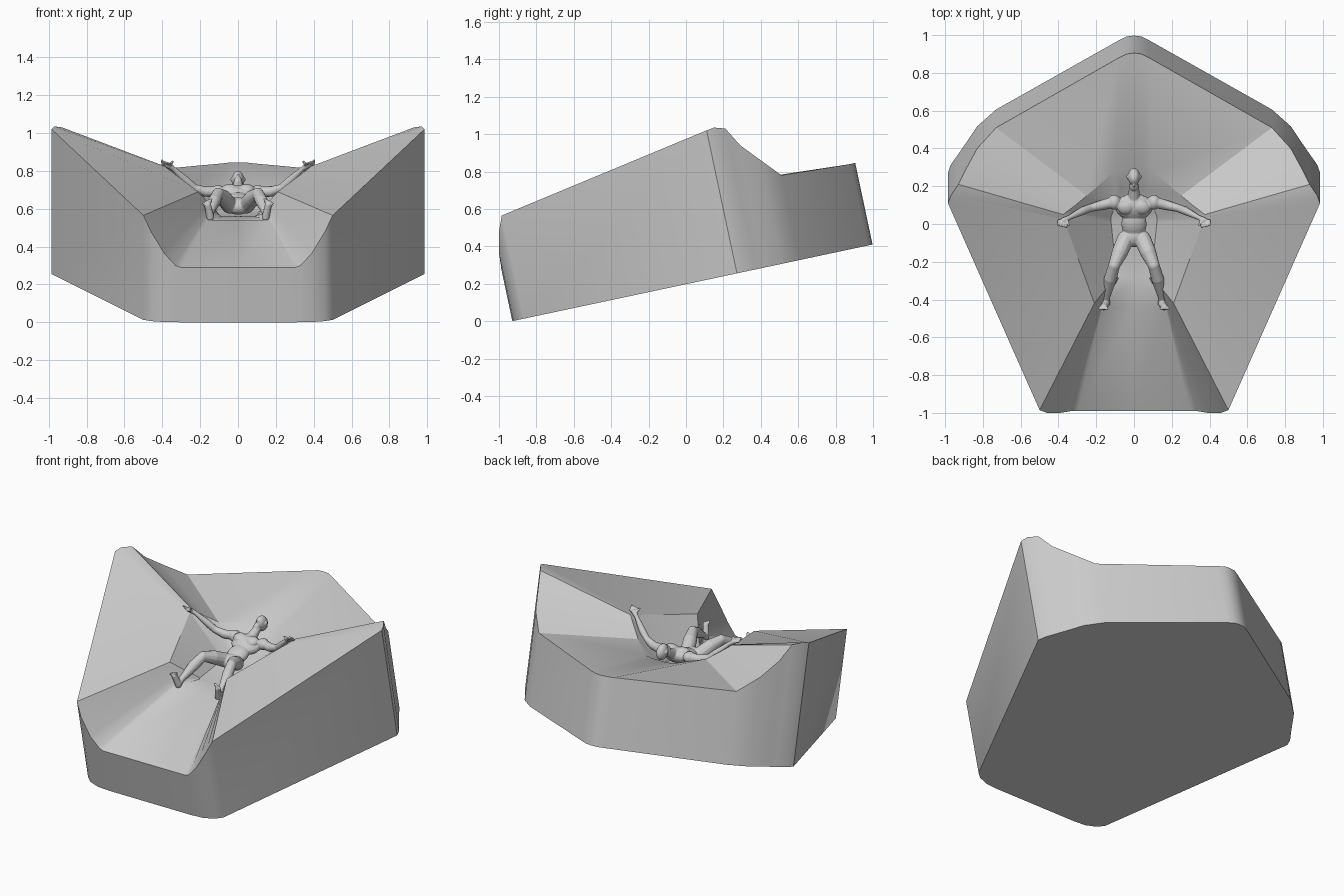
import bpy, bmesh, math
from mathutils import Vector, Matrix

cube = bpy.data.objects.get("Cube")
if cube:
    bpy.data.objects.remove(cube, do_unlink=True)

grey = bpy.data.materials.new("plain grey")
grey.use_nodes = True
GREY = (0.6, 0.6, 0.6, 1)
grey.diffuse_color = GREY
grey.node_tree.nodes["Principled BSDF"].inputs["Base Color"].default_value = GREY


def make_object(name, bm):
    mesh = bpy.data.meshes.new(name)
    bm.to_mesh(mesh)
    bm.free()
    obj = bpy.data.objects.new(name, mesh)
    bpy.context.collection.objects.link(obj)
    mesh.materials.append(grey)
    return obj


def flip(p):
    return Vector((-p[0], p[1], p[2]))


# Outer rim and inner lip of the shell, front centre to back centre on the left side
half = [
    ((0, -.99, .29), (0, -.44, .54)),
    ((.3, -.99, .29), (.165, -.44, .54)),
    ((.33, -.99, .3), (.175, -.44, .55)),
    ((.39, -1, .365), (.185, -.44, .59)),
    ((.46, -1, .48), (.2, -.43, .64)),
    ((.5, -.985, .565), (.21, -.42, .69)),
    ((.985, .11, 1.02), (.37, .02, .81)),
    ((.97, .15, 1.035), (.375, .03, .815)),
    ((.93, .21, 1.03), (.375, .05, .82)),
    ((.89, .29, .94), (.35, .07, .8)),
    ((.83, .4, .86), (.31, .1, .77)),
    ((.73, .51, .78), (.25, .15, .73)),
    ((.08, .88, .84), (.1, .28, .71)),
    ((.04, .9, .845), (.05, .29, .71)),
    ((0, .905, .845), (0, .29, .71)),
]

# The walls stand square to a base plane that tilts up towards the back
tilt = math.radians(12)
up = Vector((0, -math.sin(tilt), math.cos(tilt)))
base_point = Vector((0, -.93, 0))


def on_base(p):
    p = Vector(p)
    return p - up * (p - base_point).dot(up)


def on_seat(p):
    return Vector((.2 * math.sqrt(p[0]), p[1] * .65, .56 + .25 * max(0, p[1])))


def full_ring(points):
    points = [Vector(p) for p in points]
    return points + [flip(p) for p in points[-2:0:-1]]


# Shell: base, walls, sloping top panels, cavity and seat
bm = bmesh.new()
rims = [r for r, _ in half]
lips = [i for _, i in half]
rings = [full_ring(ps) for ps in
         ([on_base(p) for p in rims], rims, lips, [on_seat(p) for p in lips])]
rings = [[bm.verts.new(p) for p in ring] for ring in rings]
count = len(rings[0])
for lower, upper in zip(rings, rings[1:]):
    for i in range(count):
        j = (i + 1) % count
        bm.faces.new((lower[i], lower[j], upper[j], upper[i]))
bm.faces.new(rings[0][::-1])
bm.faces.new(rings[-1])
bmesh.ops.triangulate(bm, faces=[f for f in bm.faces if len(f.verts) > 4])
bmesh.ops.recalc_face_normals(bm, faces=bm.faces)
shell = make_object("shell", bm)
bpy.context.view_layer.objects.active = shell
shell.select_set(True)
bpy.ops.object.shade_smooth_by_angle(angle=math.radians(32))

# Reclining figure, gathered as overlapping volumes and fused
fig = bmesh.new()


def ball(center, size, pitch=0):
    m = (Matrix.Translation(center) @ Matrix.Rotation(math.radians(pitch), 4, 'X')
         @ Matrix.Diagonal((*size, 1)))
    bmesh.ops.create_uvsphere(fig, u_segments=16, v_segments=10, radius=1, matrix=m)


def limb(*joints):
    for (a, ra), (b, rb) in zip(joints, joints[1:]):
        a, b = Vector(a), Vector(b)
        axis = b - a
        m = (Matrix.Translation((a + b) / 2)
             @ axis.to_track_quat('Z', 'Y').to_matrix().to_4x4())
        bmesh.ops.create_cone(fig, cap_ends=True, segments=12, radius1=ra,
                              radius2=rb, depth=axis.length, matrix=m)
    for p, r in joints:
        ball(p, (r, r, r))


# Torso and head
ball((0, -.07, .615), (.07, .055, .045), 20)
ball((0, 0, .64), (.068, .08, .042), 20)
ball((0, .09, .67), (.1, .075, .05), 20)
limb(((0, .13, .69), .034), ((0, .2, .73), .026))
ball((0, .25, .75), (.033, .045, .052), 30)
ball((0, .2, .745), (.022, .026, .026))
ball((0, .205, .775), (.007, .012, .012))

for s in (1, -1):
    def at(x, y, z):
        return Vector((s * x, y, z))
    # Chest, shoulder and ear
    ball(at(.043, .085, .705), (.044, .038, .024), 20)
    ball(at(.105, .115, .69), (.036, .04, .036))
    ball(at(.034, .25, .755), (.006, .012, .012))
    # Arm and hand
    limb((at(.11, .115, .69), .03), (at(.17, .1, .69), .027), (at(.23, .085, .71), .021),
         (at(.27, .07, .745), .022), (at(.34, .035, .81), .013), (at(.37, .02, .83), .016))
    for k in range(4):
        knuckle = at(.355 + .014 * k, .005 + .004 * k, .835)
        limb((at(.37, .02, .83), .01), (knuckle, .008),
             (knuckle + at(.005, -.022, .002 + .006 * k), .006))
    limb((at(.36, .025, .825), .009), (at(.345, -.005, .85), .006))
    # Leg and foot
    limb((at(.045, -.08, .62), .045), (at(.075, -.15, .655), .043), (at(.105, -.22, .68), .031),
         (at(.125, -.29, .64), .034), (at(.145, -.39, .58), .018), (at(.147, -.42, .555), .02))
    limb((at(.147, -.42, .56), .021), (at(.16, -.44, .62), .018))
    for k in range(5):
        limb((at(.16, -.43, .61), .013),
             (at(.142 + .01 * k, -.448, .648 - .005 * k), .007))

figure = make_object("reclining_figure", fig)
fuse = figure.modifiers.new("fuse", 'REMESH')
fuse.mode = 'VOXEL'
fuse.voxel_size = .004
fuse.use_smooth_shade = True
soften = figure.modifiers.new("soften", 'SMOOTH')
soften.factor = .5
soften.iterations = 3
